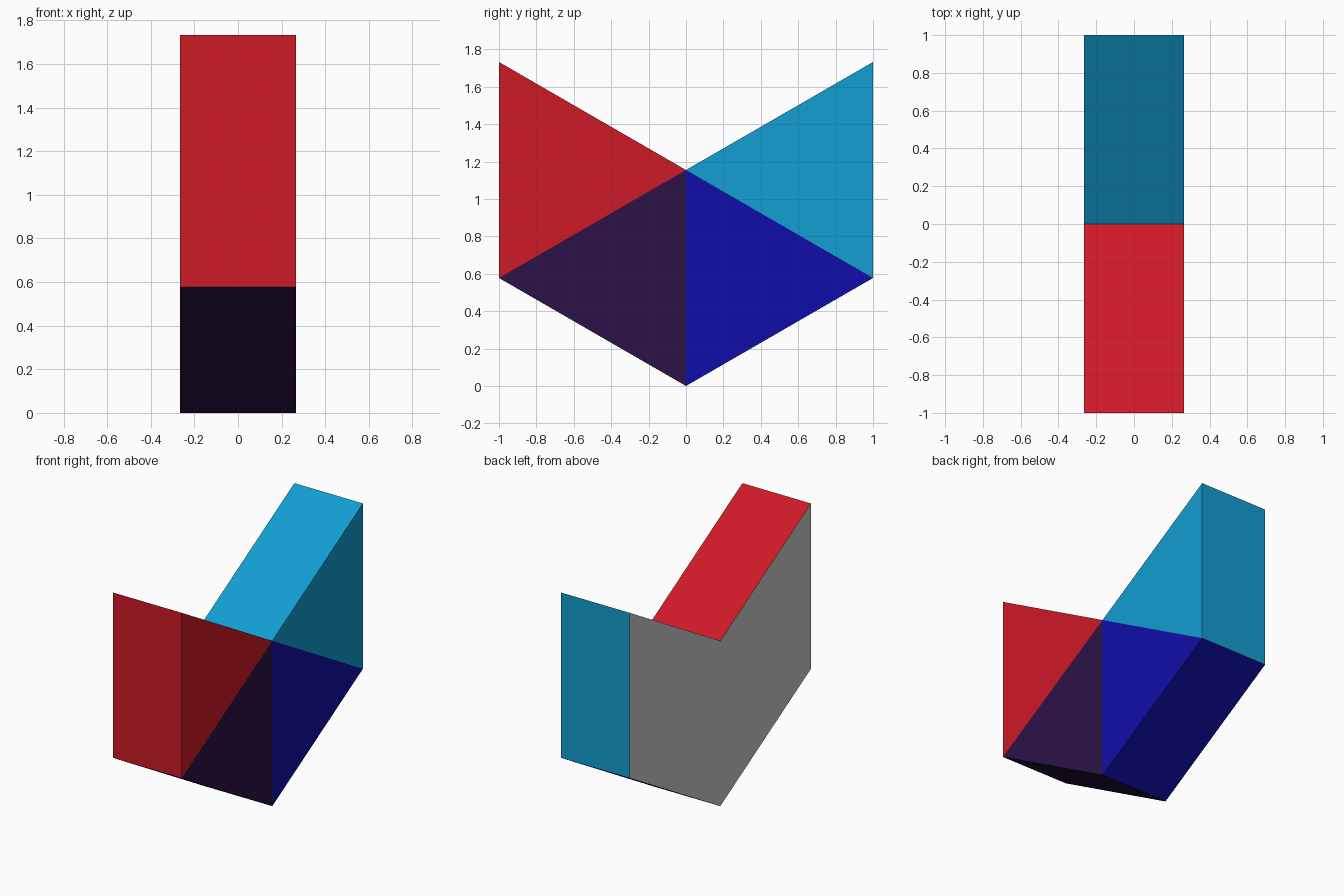
import bpy
import bmesh
import math

if "Cube" in bpy.data.objects:
    bpy.data.objects.remove(bpy.data.objects["Cube"])

HALF = 0.265                 # half thickness along x
R = 1 / math.sqrt(3)         # equilateral grid height unit

# Profile corners as (y, z)
BASE, CENTRE = (0, 0), (0, 2 * R)
LEFT_LOW, LEFT_TOP = (-1, R), (-1, 3 * R)
RIGHT_LOW, RIGHT_TOP = (1, R), (1, 3 * R)


def shell(name, outline, side, walls=(), color=None):
    """Flat panel at x = side, plus walls running back across the thickness."""
    bm = bmesh.new()

    def face(points):
        bm.faces.new([bm.verts.new(p) for p in points])

    cap = outline if side > 0 else outline[::-1]
    face([(side, y, z) for y, z in cap])
    for a, b in walls:
        face([(HALF, *b), (HALF, *a), (-HALF, *a), (-HALF, *b)])
    bmesh.ops.remove_doubles(bm, verts=bm.verts, dist=1e-5)
    mesh = bpy.data.meshes.new(name)
    bm.to_mesh(mesh)
    bm.free()
    obj = bpy.data.objects.new(name, mesh)
    bpy.context.collection.objects.link(obj)
    if color:
        mat = bpy.data.materials.new(name + "_color")
        mat.diffuse_color = (*color, 1)
        mat.use_nodes = True
        mat.node_tree.nodes["Principled BSDF"].inputs["Base Color"].default_value = mat.diffuse_color
        mesh.materials.append(mat)


# Four coloured triangles, each carrying its outer walls (counter-clockwise)
shell("red_wing", [LEFT_LOW, CENTRE, LEFT_TOP], HALF,
      [(CENTRE, LEFT_TOP), (LEFT_TOP, LEFT_LOW)], (0.614, 0.010, 0.0194))
shell("purple_base", [LEFT_LOW, BASE, CENTRE], HALF,
      [(LEFT_LOW, BASE)], (0.025, 0.006, 0.064))
shell("blue_base", [BASE, RIGHT_LOW, CENTRE], HALF,
      [(BASE, RIGHT_LOW)], (0.005, 0.0043, 0.394))
shell("cyan_wing", [CENTRE, RIGHT_LOW, RIGHT_TOP], HALF,
      [(RIGHT_LOW, RIGHT_TOP), (RIGHT_TOP, CENTRE)], (0.006, 0.342, 0.646))

# Plain grey back closing the whole shape
shell("back_panel", [BASE, RIGHT_LOW, RIGHT_TOP, CENTRE, LEFT_TOP, LEFT_LOW], -HALF)
